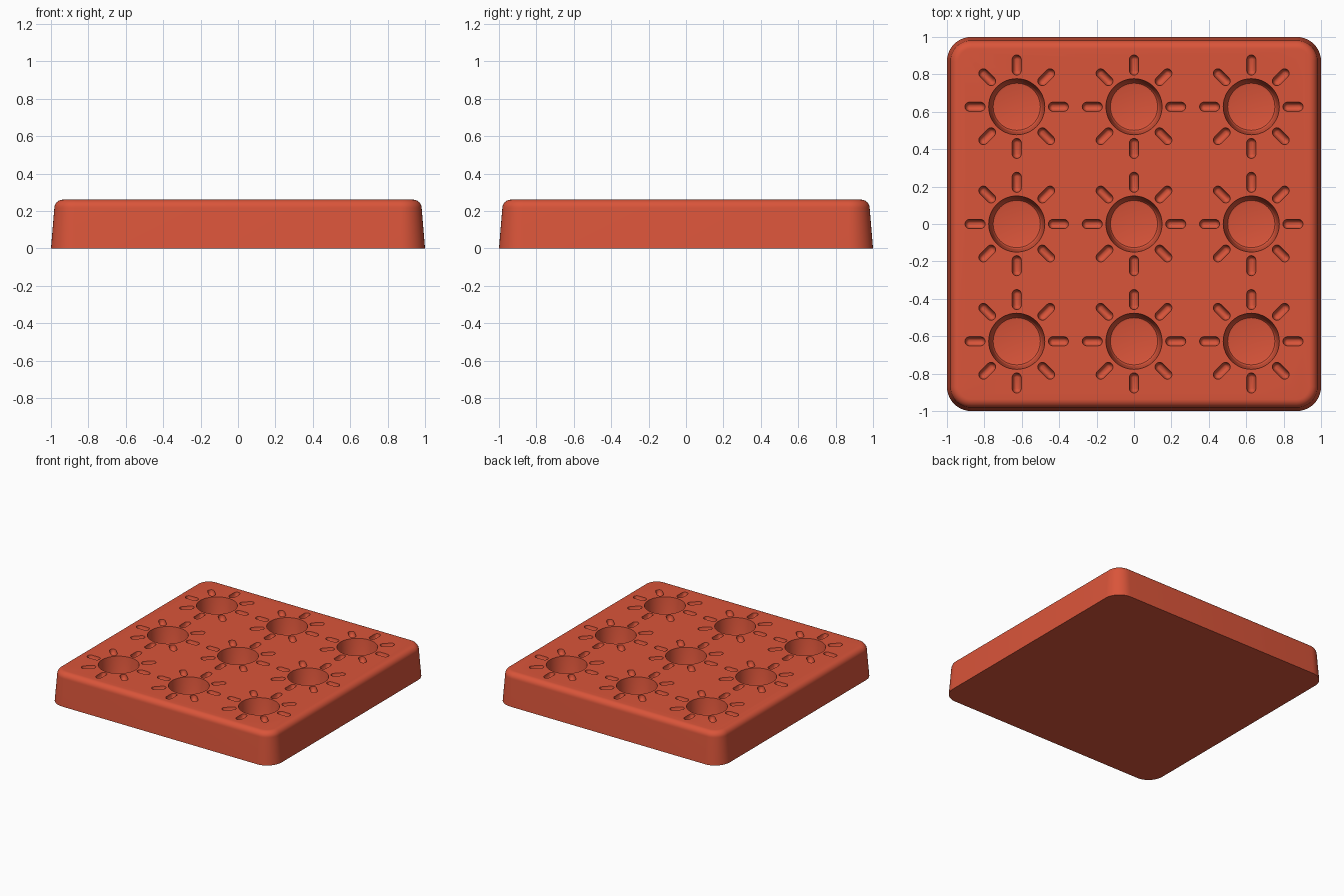
import bpy, bmesh, math
from mathutils import Matrix, Vector

cube = bpy.data.objects.get("Cube")
if cube:
    bpy.data.objects.remove(cube, do_unlink=True)

HEIGHT = 0.26
PITCH = 0.627

clay = bpy.data.materials.new("terracotta red")
clay.use_nodes = True
clay.diffuse_color = (0.70, 0.09, 0.042, 1)
clay.node_tree.nodes["Principled BSDF"].inputs["Base Color"].default_value = clay.diffuse_color


def rounded_outline(half_x, half_y, radius, steps):
    """Points around a rounded rectangle, anticlockwise."""
    points = []
    for quarter, (sx, sy) in enumerate([(1, 1), (-1, 1), (-1, -1), (1, -1)]):
        for i in range(steps + 1):
            a = (quarter + i / steps) * math.pi / 2
            points.append((sx * (half_x - radius) + radius * math.cos(a),
                           sy * (half_y - radius) + radius * math.sin(a)))
    return points


def loft(bm, outlines, matrix=Matrix()):
    """Skin a closed solid through (outline, z) layers from bottom to top."""
    rings = [[bm.verts.new(matrix @ Vector((x, y, z))) for x, y in pts] for pts, z in outlines]
    n = len(rings[0])
    for low, high in zip(rings, rings[1:]):
        for i in range(n):
            j = (i + 1) % n
            bm.faces.new((low[i], low[j], high[j], high[i]))
    bm.faces.new(rings[0][::-1])
    bm.faces.new(rings[-1])


def make_object(name, bm):
    bmesh.ops.remove_doubles(bm, verts=bm.verts, dist=1e-5)
    bmesh.ops.recalc_face_normals(bm, faces=bm.faces)
    mesh = bpy.data.meshes.new(name)
    bm.to_mesh(mesh)
    bm.free()
    mesh.materials.append(clay)
    obj = bpy.data.objects.new(name, mesh)
    bpy.context.collection.objects.link(obj)
    return obj


# Tapered slab with a rolled top edge
EDGE = 0.045
layers = [(0.0, 0.0)]
for i in range(9):
    a = i / 8 * math.pi / 2
    layers.append((0.018 + EDGE * (1 - math.cos(a)), HEIGHT - EDGE + EDGE * math.sin(a)))
bm = bmesh.new()
loft(bm, [(rounded_outline(1 - d, 1 - d, 0.13 - d, 10), z) for d, z in layers])
tile = make_object("tile", bm)

# Round wells, each with eight ray grooves, as one cutter
bm = bmesh.new()
WELL = [(0.115, -0.15), (0.126, -0.147), (0.133, -0.138), (0.136, -0.126), (0.15, 0), (0.156, 0.05)]
GROOVE = [(0.006, -0.035), (0.012, -0.032), (0.018, -0.025), (0.023, -0.012), (0.025, 0), (0.025, 0.05)]
for row in (-1, 0, 1):
    for column in (-1, 0, 1):
        centre = Matrix.Translation((column * PITCH, row * PITCH, HEIGHT))
        loft(bm, [(rounded_outline(r, r, r, 12), z) for r, z in WELL], centre)
        for k in range(8):
            place = centre @ Matrix.Rotation(k * math.pi / 4, 4, "Z") @ Matrix.Translation((0.223, 0, 0))
            loft(bm, [(rounded_outline(r + 0.029, r, r, 4), z) for r, z in GROOVE], place)
cutter = make_object("sun_cutter", bm)
cutter.hide_render = True

# Carve the suns, then keep only the finished tile
carve = tile.modifiers.new("carve", "BOOLEAN")
carve.operation = "DIFFERENCE"
carve.solver = "EXACT"
carve.object = cutter
bpy.context.view_layer.update()
carved = bpy.data.meshes.new_from_object(tile.evaluated_get(bpy.context.evaluated_depsgraph_get()))
tile.modifiers.clear()
tile.data = carved
bpy.data.objects.remove(cutter, do_unlink=True)

bpy.ops.object.select_all(action="DESELECT")
tile.select_set(True)
bpy.context.view_layer.objects.active = tile
bpy.ops.object.shade_smooth_by_angle(angle=math.radians(35))
